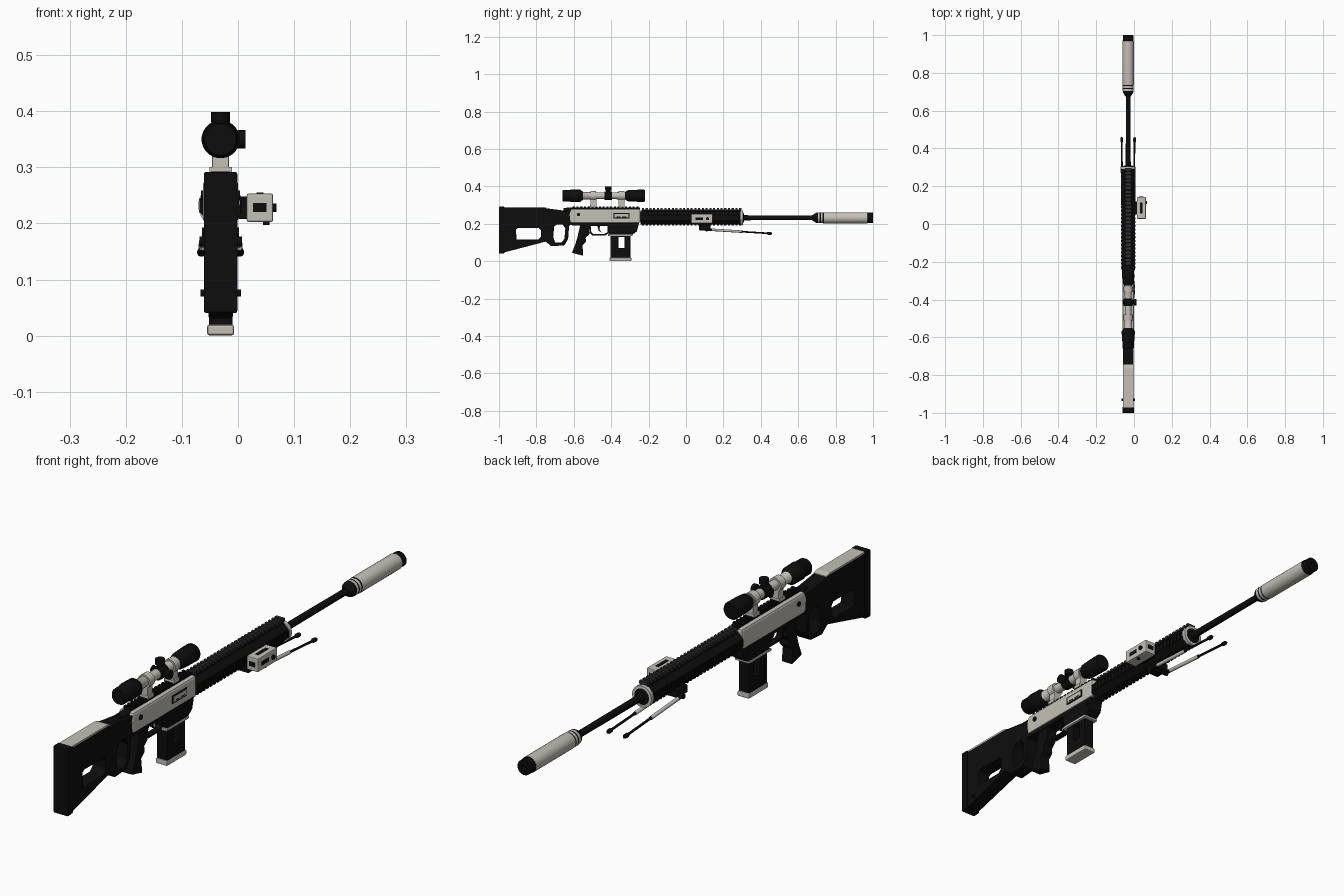
import bpy, bmesh, math
from mathutils import Matrix, Vector

if "Cube" in bpy.data.objects:
    bpy.data.objects.remove(bpy.data.objects["Cube"])

CX = -0.031     # centre plane of the rifle
BORE = 0.232    # height of the barrel axis
SIGHT = 0.35    # height of the scope axis


def material(name, rgb):
    m = bpy.data.materials.new(name)
    m.use_nodes = True
    m.diffuse_color = (*rgb, 1)
    bsdf = m.node_tree.nodes["Principled BSDF"]
    bsdf.inputs["Base Color"].default_value = (*rgb, 1)
    bsdf.inputs["Roughness"].default_value = 0.7
    return m


BLACK = material("matte black", (0.004, 0.004, 0.004))
GREY = material("warm grey", (0.55, 0.53, 0.47))
RAIL = material("rail charcoal", (0.03, 0.03, 0.033))


def finish(name, mesh, mats, bevel=0.0, smooth=False):
    for m in mats:
        mesh.materials.append(m)
    ob = bpy.data.objects.new(name, mesh)
    bpy.context.collection.objects.link(ob)
    if bevel:
        b = ob.modifiers.new("edges", "BEVEL")
        b.width, b.segments, b.limit_method = bevel, 2, "ANGLE"
        b.angle_limit = math.radians(35)
    if smooth:
        bpy.ops.object.select_all(action="DESELECT")
        ob.select_set(True)
        bpy.context.view_layer.objects.active = ob
        bpy.ops.object.shade_smooth_by_angle(angle=math.radians(40))
    return ob


def profile(name, loops, width, mat, bevel=0.0, x=CX):
    """Side outline (y, z) with optional holes, extruded across x."""
    cu = bpy.data.curves.new(name, "CURVE")
    cu.dimensions, cu.fill_mode, cu.extrude = "2D", "BOTH", width / 2
    for pts in loops:
        sp = cu.splines.new("POLY")
        sp.points.add(len(pts) - 1)
        for p, (y, z) in zip(sp.points, pts):
            p.co = (y, z, 0, 1)
        sp.use_cyclic_u = True
    tmp = bpy.data.objects.new(name + "_outline", cu)
    bpy.context.collection.objects.link(tmp)
    dg = bpy.context.evaluated_depsgraph_get()
    mesh = bpy.data.meshes.new_from_object(tmp.evaluated_get(dg))
    bpy.data.objects.remove(tmp)
    mesh.materials.clear()
    bm = bmesh.new()
    bm.from_mesh(mesh)
    bmesh.ops.remove_doubles(bm, verts=bm.verts, dist=1e-5)
    for v in bm.verts:
        v.co = Vector((v.co.z + x, v.co.x, v.co.y))
    bmesh.ops.recalc_face_normals(bm, faces=bm.faces)
    for f in bm.faces:
        f.material_index = 0
        f.smooth = False
    bm.to_mesh(mesh)
    bm.free()
    return finish(name, mesh, [mat], bevel)


def boxes(name, centres, size, mat, bevel=0.0):
    """One object made of equal boxes."""
    bm = bmesh.new()
    for c in centres:
        bmesh.ops.create_cube(bm, size=1, matrix=Matrix.Translation(c) @ Matrix.Diagonal((*size, 1)))
    mesh = bpy.data.meshes.new(name)
    bm.to_mesh(mesh)
    bm.free()
    return finish(name, mesh, [mat], bevel)


def lathe(name, rings, start, direction=(0, 1, 0), sides=24):
    """Turned part: rings of (distance, radius, material of the next band)."""
    rot = Vector(direction).to_track_quat("Z", "Y").to_matrix().to_4x4()
    place = Matrix.Translation(start) @ rot
    mats = list(dict.fromkeys(r[2] for r in rings))
    bm = bmesh.new()
    loops = []
    for d, r, _ in rings:
        angles = [math.tau * (i + 0.5) / sides for i in range(sides)]
        loops.append([bm.verts.new(place @ Vector((r * math.cos(a), r * math.sin(a), d))) for a in angles])
    for k in range(len(loops) - 1):
        for i in range(sides):
            j = (i + 1) % sides
            f = bm.faces.new((loops[k][i], loops[k][j], loops[k + 1][j], loops[k + 1][i]))
            f.material_index = mats.index(rings[k][2])
    for loop, ring in ((loops[0], rings[0]), (loops[-1], rings[-1])):
        bm.faces.new(loop).material_index = mats.index(ring[2])
    bmesh.ops.recalc_face_normals(bm, faces=bm.faces)
    mesh = bpy.data.meshes.new(name)
    bm.to_mesh(mesh)
    bm.free()
    return finish(name, mesh, mats, smooth=sides > 8)


def rod(name, a, b, r, mat, sides=16):
    d = Vector(b) - Vector(a)
    return lathe(name, [(0, r, mat), (d.length, r, mat)], a, d, sides)


# Stock with two openings, cheek plate, butt pad and sling pin
profile("stock", [
    [(-0.98, 0.045), (-0.75, 0.105), (-0.72, 0.08), (-0.65, 0.085), (-0.63, 0.12),
     (-0.625, 0.19), (-0.6, 0.2), (-0.6, 0.27), (-0.65, 0.27), (-0.76, 0.285), (-0.98, 0.285)],
    [(-0.905, 0.115), (-0.91, 0.17), (-0.9, 0.177), (-0.785, 0.177), (-0.775, 0.165), (-0.775, 0.13), (-0.79, 0.115)],
    [(-0.7, 0.1), (-0.71, 0.13), (-0.705, 0.185), (-0.69, 0.197), (-0.66, 0.197),
     (-0.645, 0.175), (-0.65, 0.12), (-0.665, 0.1)]], 0.056, BLACK, 0.004)
profile("cheek_plate", [[(-0.972, 0.282), (-0.972, 0.291), (-0.765, 0.291), (-0.745, 0.286), (-0.745, 0.28)]],
        0.052, GREY)
profile("butt_pad", [[(-1, 0.04), (-0.97, 0.042), (-0.97, 0.292), (-1, 0.292)]], 0.06, BLACK, 0.004)
rod("sling_pin", (CX - 0.036, -0.93, 0.076), (CX + 0.036, -0.93, 0.076), 0.006, BLACK)

# Receiver: grey upper, black lower, pins and ejection port
profile("upper_receiver", [[(-0.62, 0.205), (-0.625, 0.25), (-0.615, 0.28), (-0.243, 0.28), (-0.243, 0.205)]],
        0.062, GREY, 0.009)
profile("lower_receiver", [
    [(-0.61, 0.21), (-0.61, 0.19), (-0.42, 0.19), (-0.41, 0.14), (-0.29, 0.14),
     (-0.262, 0.16), (-0.25, 0.21)]], 0.054, BLACK, 0.003)
for side in (-1, 1):
    x = CX + side * 0.031
    rod("receiver_pin", (x, -0.575, 0.25), (x + side * 0.004, -0.575, 0.25), 0.009, BLACK)
    rod("front_pin", (x - side * 0.006, -0.275, 0.185), (x + side * 0.002, -0.275, 0.185), 0.008, BLACK)
boxes("port_frame", [(CX + 0.031, -0.345, 0.243)], (0.004, 0.086, 0.03), BLACK)
boxes("port_cover", [(CX + 0.032, -0.345, 0.243)], (0.005, 0.076, 0.02), GREY)
boxes("port_slots", [(CX + 0.033, -0.36 + i * 0.03, 0.237) for i in range(2)], (0.004, 0.022, 0.004), BLACK)
lathe("rear_cap", [(0, 0.012, BLACK), (0.03, 0.016, BLACK), (0.05, 0.016, BLACK)], (CX, -0.655, 0.272))

# Grip, trigger and guard
grooves = [(-0.515 - 0.009 * i + (0.008 if i % 2 else -0.004), 0.165 - 0.02 * i) for i in range(6)]
profile("pistol_grip", [[(-0.565, 0.195), (-0.505, 0.195)] + grooves +
                        [(-0.55, 0.03), (-0.61, 0.045), (-0.592, 0.09), (-0.58, 0.13)]], 0.044, BLACK, 0.004)
profile("trigger_guard", [
    [(-0.52, 0.195), (-0.515, 0.15), (-0.5, 0.137), (-0.435, 0.137), (-0.41, 0.15), (-0.41, 0.195)],
    [(-0.51, 0.188), (-0.506, 0.155), (-0.496, 0.145), (-0.44, 0.145), (-0.42, 0.155), (-0.42, 0.188)]],
    0.022, BLACK)
profile("trigger", [[(-0.475, 0.192), (-0.46, 0.192), (-0.462, 0.17), (-0.45, 0.152), (-0.468, 0.165)]], 0.01, BLACK)

# Magazine with an opening, collar and base
profile("magazine", [
    [(-0.403, 0.015), (-0.298, 0.015), (-0.298, 0.17), (-0.403, 0.17)],
    [(-0.362, 0.07), (-0.328, 0.07), (-0.328, 0.13), (-0.362, 0.13)]], 0.042, BLACK, 0.002)
boxes("magazine_collar", [(CX, -0.352, 0.14)], (0.06, 0.132, 0.009), GREY, 0.002)
boxes("magazine_base", [(CX, -0.35, 0.01)], (0.048, 0.116, 0.019), GREY, 0.004)

# Handguard, its rails and front collar
lathe("handguard", [(0, 0.038, BLACK), (0.535, 0.038, BLACK)], (CX, -0.243, BORE), sides=8)
rib_y = [-0.23 + i * 0.02 for i in range(27)]
boxes("top_rail_base", [(CX, 0.028, 0.27)], (0.03, 0.53, 0.014), BLACK)
boxes("top_rail_ribs", [(CX, y, 0.279) for y in rib_y], (0.034, 0.011, 0.011), RAIL)
boxes("side_rail_ribs", [(CX + s * 0.035, y, BORE) for s in (-1, 1) for y in rib_y], (0.006, 0.011, 0.026), BLACK)
boxes("lower_rail_ribs", [(CX, y, 0.194) for y in rib_y], (0.026, 0.011, 0.008), BLACK)
lathe("handguard_collar", [(0, 0.04, GREY), (0.014, 0.04, GREY), (0.014, 0.03, BLACK), (0.018, 0.022, BLACK)],
      (CX, 0.291, BORE))

# Barrel and suppressor
lathe("barrel", [(0, 0.016, BLACK), (0.06, 0.013, BLACK), (0.42, 0.012, BLACK)], (CX, 0.29, BORE))
lathe("suppressor", [
    (0, 0.014, BLACK), (0.02, 0.027, BLACK), (0.03, 0.029, GREY), (0.04, 0.029, BLACK), (0.046, 0.029, GREY),
    (0.056, 0.029, BLACK), (0.062, 0.03, GREY), (0.295, 0.03, BLACK), (0.297, 0.028, BLACK),
    (0.323, 0.028, BLACK), (0.325, 0.026, BLACK), (0.325, 0.01, BLACK), (0.305, 0.01, BLACK)],
      (CX, 0.675, BORE))

# Scope, turrets and mounts
lathe("scope", [
    (0, 0.028, BLACK), (0.005, 0.031, BLACK), (0.04, 0.031, BLACK), (0.045, 0.034, BLACK), (0.095, 0.033, BLACK),
    (0.11, 0.021, GREY), (0.18, 0.018, GREY), (0.27, 0.018, GREY), (0.335, 0.021, BLACK), (0.35, 0.03, BLACK),
    (0.38, 0.032, BLACK), (0.435, 0.033, BLACK), (0.44, 0.03, BLACK)], (CX, -0.66, SIGHT))
lathe("turret_band", [(0, 0.024, BLACK), (0.04, 0.024, BLACK)], (CX, -0.435, SIGHT))
for name, way, reach in (("top_turret", (0, 0, 1), 0.049), ("side_turret", (1, 0, 0), 0.044),
                         ("left_turret", (-1, 0, 0), 0.03)):
    lathe(name, [(0, 0.012, BLACK), (0.028, 0.012, BLACK), (0.03, 0.017, BLACK), (reach, 0.017, BLACK)],
          (CX, -0.415, SIGHT), way)
for y in (-0.495, -0.345):
    lathe("scope_ring", [(0, 0.025, GREY), (0.03, 0.025, GREY)], (CX, y - 0.015, SIGHT))
    boxes("scope_mount", [(CX, y, 0.312)], (0.03, 0.032, 0.045), GREY, 0.002)
    boxes("mount_clamp", [(CX, y, 0.295)], (0.04, 0.034, 0.012), GREY)
boxes("scope_rail_base", [(CX, -0.425, 0.281)], (0.03, 0.36, 0.01), BLACK)
boxes("scope_rail_ribs", [(CX, -0.6 + i * 0.02, 0.287) for i in range(18)], (0.034, 0.011, 0.011), BLACK)

# Laser box on the side rail
boxes("laser_bracket", [(0.009, 0.085, 0.228)], (0.018, 0.07, 0.04), BLACK, 0.003)
boxes("laser_box", [(0.039, 0.085, 0.228)], (0.047, 0.115, 0.05), GREY, 0.003)
boxes("laser_end_plates", [(0.039, 0.085 + s * 0.057, 0.228) for s in (-1, 1)], (0.024, 0.005, 0.016), BLACK)
boxes("laser_top_plate", [(0.039, 0.085, 0.253)], (0.012, 0.06, 0.004), BLACK)
boxes("laser_side_plate", [(0.062, 0.07, 0.228)], (0.004, 0.04, 0.014), BLACK)
rod("laser_knob", (0.06, 0.115, 0.228), (0.069, 0.115, 0.228), 0.008, BLACK)
rod("laser_screw", (0.05, 0.085, 0.197), (0.05, 0.085, 0.21), 0.006, BLACK)

# Folded bipod
boxes("bipod_mount", [(CX, 0.1, 0.18)], (0.05, 0.06, 0.03), BLACK, 0.003)
rod("bipod_axle", (CX - 0.038, 0.11, 0.168), (CX + 0.038, 0.11, 0.168), 0.009, BLACK)
for side in (-1, 1):
    x = CX + side * 0.031
    lathe("bipod_leg", [
        (0, 0.007, BLACK), (0.03, 0.007, GREY), (0.19, 0.007, BLACK), (0.2, 0.0045, BLACK), (0.325, 0.0045, BLACK),
        (0.33, 0.008, BLACK), (0.345, 0.008, BLACK), (0.352, 0.004, BLACK)],
          (x, 0.108, 0.17), (side * 0.003, 0.35, -0.022), 12)
